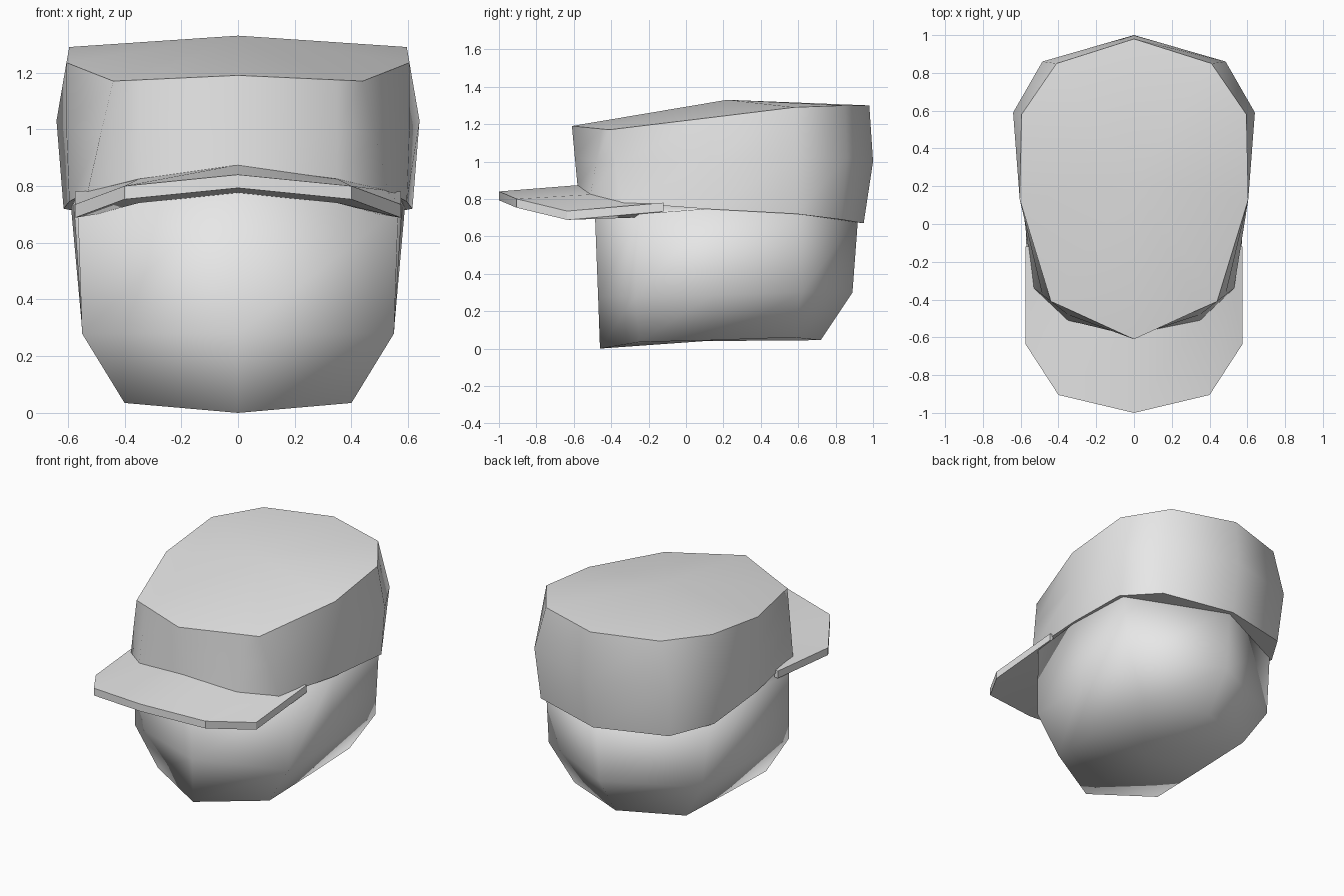
import bpy, bmesh, math

cube = bpy.data.objects.get("Cube")
if cube:
    bpy.data.objects.remove(cube)

grey = bpy.data.materials.new("plain_grey")
grey.use_nodes = True
colour = (0.8, 0.8, 0.8, 1)
grey.diffuse_color = colour
grey.node_tree.nodes["Principled BSDF"].inputs["Base Color"].default_value = colour


def finish(name, bm, smooth_angle):
    """Turn a bmesh into a shaded object."""
    bmesh.ops.recalc_face_normals(bm, faces=bm.faces)
    mesh = bpy.data.meshes.new(name)
    bm.to_mesh(mesh)
    bm.free()
    mesh.materials.append(grey)
    obj = bpy.data.objects.new(name, mesh)
    bpy.context.collection.objects.link(obj)
    bpy.ops.object.select_all(action='DESELECT')
    obj.select_set(True)
    bpy.context.view_layer.objects.active = obj
    if smooth_angle:
        bpy.ops.object.shade_smooth_by_angle(angle=math.radians(smooth_angle))
    return obj


def full_ring(half):
    """Mirror a front-to-back half outline; both ends lie on x = 0."""
    return half + [(-x, y, z) for x, y, z in half[-2:0:-1]]


def bridge(bm, lower, upper):
    n = len(lower)
    for i in range(n):
        j = (i + 1) % n
        bm.faces.new((lower[i], lower[j], upper[j], upper[i]))


def fan(bm, ring, centre):
    tip = bm.verts.new(centre)
    for i, v in enumerate(ring):
        bm.faces.new((v, ring[(i + 1) % len(ring)], tip))


def ring_body(name, halves, bottom, top, smooth_angle):
    """Stack mirrored outlines and close both ends with fans."""
    bm = bmesh.new()
    rings = [[bm.verts.new(p) for p in full_ring(h)] for h in halves]
    for lower, upper in zip(rings, rings[1:]):
        bridge(bm, lower, upper)
    fan(bm, rings[0], bottom)
    fan(bm, rings[-1], top)
    return finish(name, bm, smooth_angle)


# Head: chin, jaw and temple outlines, smooth all over
chin = [(0, -.46, 0), (.4, -.25, .035), (.4, .15, .045), (.4, .57, .06), (0, .72, .045)]
jaw = [(0, -.47, .28), (.55, -.27, .28), (.55, .15, .29), (.55, .62, .3), (0, .89, .3)]
temple = [(0, -.49, .8), (.565, -.25, .72), (.58, .15, .75), (.59, .6, .74), (0, .92, .7)]
ring_body("head", [chin, jaw, temple], (0, .1, .04), (0, .2, .78), 180)

# Cap crown: rim, bulge and top edge, with a slightly raised top
rim = [(0, -.58, .87), (.35, -.51, .825), (.53, -.34, .78), (.595, .13, .745),
       (.615, .59, .72), (.46, .83, .69), (0, .95, .67)]
bulge = [(0, -.595, 1.03), (.35, -.48, 1), (.485, -.375, .98), (.605, .13, 1),
         (.64, .59, 1.03), (.485, .86, 1.02), (0, 1, 1)]
edge = [(0, -.61, 1.19), (.35, -.45, 1.174), (.44, -.41, 1.17), (.605, .13, 1.235),
        (.595, .58, 1.29), (.41, .85, 1.3), (0, .98, 1.3)]
ring_body("cap_crown", [rim, bulge, edge], (0, .2, .76), (0, .22, 1.33), 60)


# Cap brim: a bent plate, mirrored about the centre
def brim_row(half):
    return [(-x, y, z) for x, y, z in half[:0:-1]] + half


outer = [(0, -1, .84), (.4, -.905, .8), (.575, -.635, .735), (.575, -.12, .78)]
inner = [(0, -.56, .875), (.35, -.49, .825), (.52, -.33, .785), (.55, -.12, .78)]
under = [(0, -.45, .775), (.35, -.38, .74), (.5, -.28, .7), (.55, -.12, .735)]
lip = [(x, y, z - .047) for x, y, z in outer]

bm = bmesh.new()
rows = [[bm.verts.new(p) for p in brim_row(h)] for h in (outer, inner, under, lip)]
for a, b in zip(rows, rows[1:] + rows[:1]):
    for i in range(len(a) - 1):
        bm.faces.new((a[i], a[i + 1], b[i + 1], b[i]))
for end in (0, -1):
    bm.faces.new([row[end] for row in rows])
finish("cap_brim", bm, 30)
